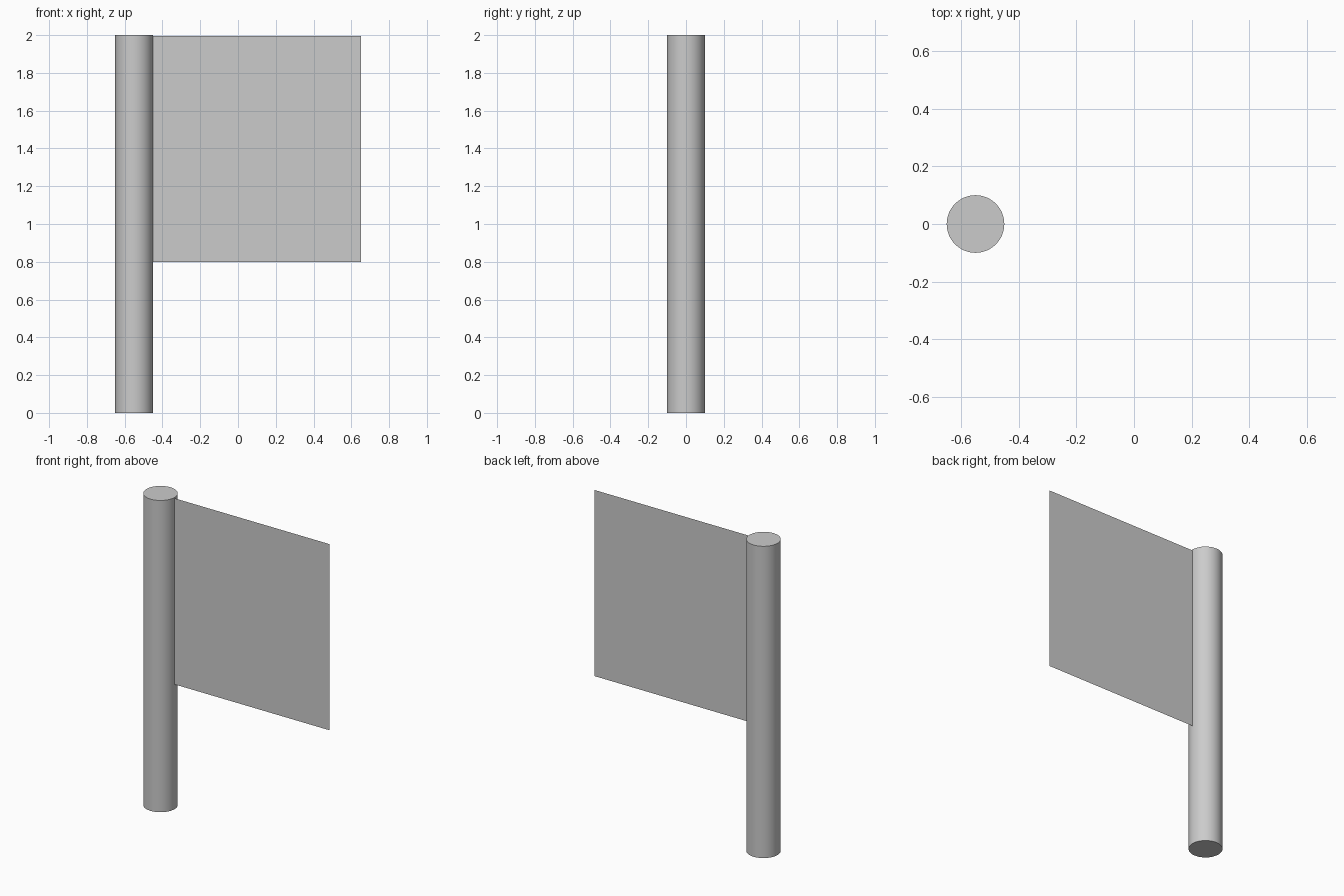
import bpy
import math

if "Cube" in bpy.data.objects:
    bpy.data.objects.remove(bpy.data.objects["Cube"])

# Pole
bpy.ops.mesh.primitive_cylinder_add(vertices=48, radius=0.1, depth=2.0, location=(-0.55, 0, 1.0))
pole = bpy.context.object
pole.name = "pole"
bpy.ops.object.shade_smooth_by_angle(angle=math.radians(30))

# Flat square banner, hung from the pole's axis just below its top
bpy.ops.mesh.primitive_plane_add(size=1.0, location=(0.05, 0, 1.397), rotation=(math.pi / 2, 0, 0))
banner = bpy.context.object
banner.name = "banner"
banner.scale = (1.2, 1.194, 1)
bpy.ops.object.transform_apply(location=False, rotation=True, scale=True)
